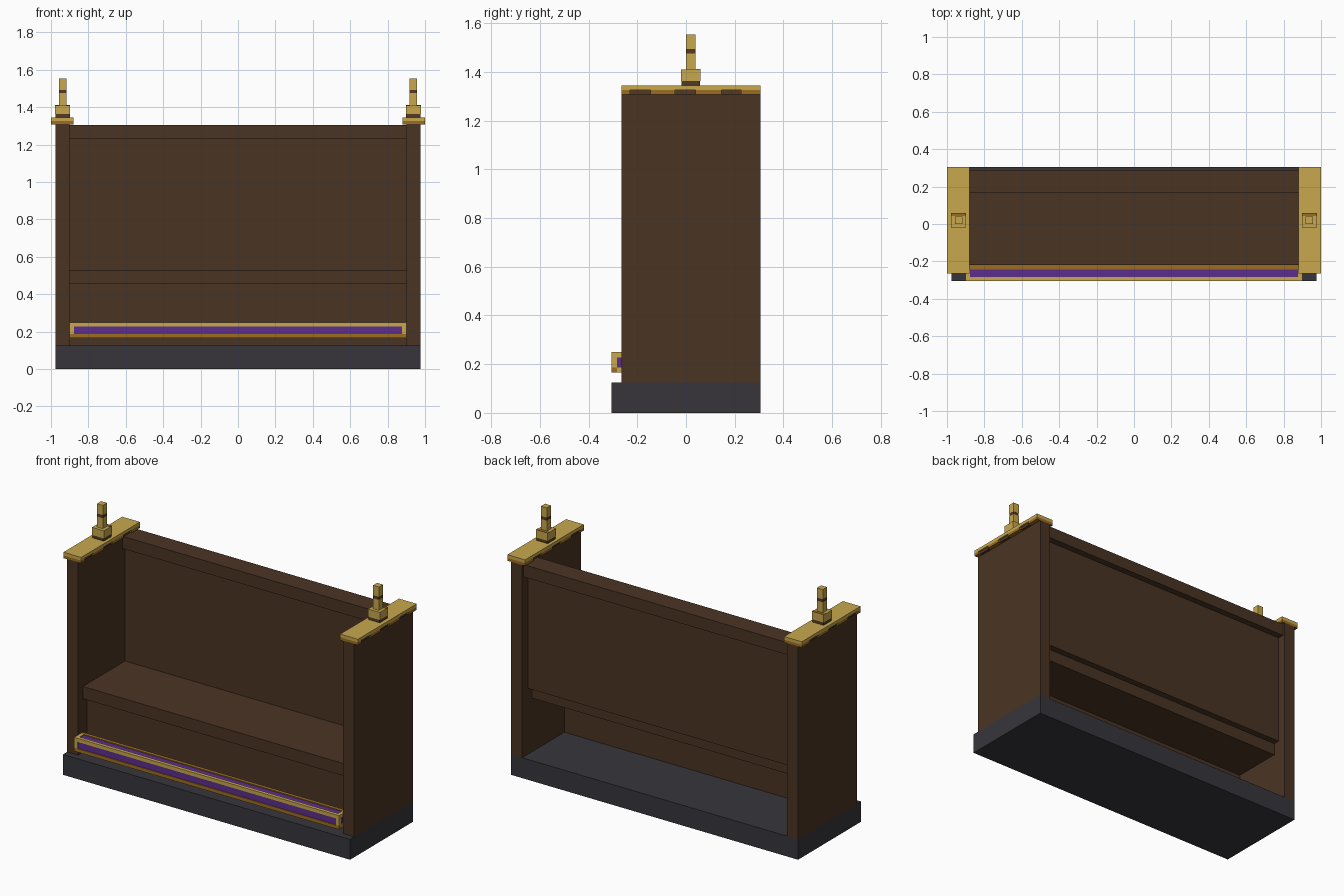
import bpy
import bmesh

if "Cube" in bpy.data.objects:
    bpy.data.objects.remove(bpy.data.objects["Cube"], do_unlink=True)


def material(name, hex_code):
    rgb = [int(hex_code[i:i + 2], 16) / 255 for i in (0, 2, 4)]
    lin = [c / 12.92 if c <= 0.04045 else ((c + 0.055) / 1.055) ** 2.4 for c in rgb]
    mat = bpy.data.materials.new(name)
    mat.use_nodes = True
    mat.diffuse_color = (*lin, 1)
    mat.node_tree.nodes["Principled BSDF"].inputs["Base Color"].default_value = (*lin, 1)
    return mat


WOOD = material("dark wood", "4a3423")
STONE = material("charcoal stone", "37353b")
GOLD = material("gold", "c8a84e")
DARK_GOLD = material("dark gold", "9c6c22")
BRONZE = material("dark bronze", "523a22")
PURPLE = material("purple cloth", "5c2d8e")


def box(name, x, y, z, mat):
    """Axis-aligned box from (low, high) ranges."""
    mesh = bpy.data.meshes.new(name)
    bm = bmesh.new()
    bmesh.ops.create_cube(bm, size=1)
    for v in bm.verts:
        for i, (low, high) in enumerate((x, y, z)):
            v.co[i] = high if v.co[i] > 0 else low
    bm.to_mesh(mesh)
    bm.free()
    mesh.materials.append(mat)
    obj = bpy.data.objects.new(name, mesh)
    bpy.context.collection.objects.link(obj)
    return obj


def pair(name, x, y, z, mat):
    """The same box on both sides."""
    box("left_" + name, x, y, z, mat)
    box("right_" + name, (-x[1], -x[0]), y, z, mat)


# Plinth and wooden bench
INNER = (-0.9, 0.9)
box("plinth", (-0.975, 0.975), (-0.305, 0.305), (0, 0.125), STONE)
pair("side_panel", (0.9, 0.975), (-0.265, 0.305), (0.125, 1.31), WOOD)
box("seat", INNER, (-0.22, 0.21), (0.455, 0.53), WOOD)
box("seat_front_panel", INNER, (-0.18, -0.105), (0.125, 0.455), WOOD)
box("backrest", INNER, (0.19, 0.25), (0.53, 1.23), WOOD)
box("top_rail", INNER, (0.165, 0.29), (1.23, 1.305), WOOD)

# Gilded caps with alternating trim below
pair("cap", (0.88, 1.0), (-0.265, 0.305), (1.325, 1.345), GOLD)
cuts = [-0.265, -0.23, -0.145, -0.045, 0.04, 0.145, 0.225, 0.305]
for i, span in enumerate(zip(cuts, cuts[1:])):
    gilded = i % 2 == 0
    edge = (0.88, 1.0) if gilded else (0.89, 0.99)
    pair(f"cap_trim_{i}", edge, span, (1.308, 1.325), DARK_GOLD if gilded else BRONZE)

# Finials: foot, block, and banded post
MID_X, MID_Y = 0.9375, 0.02
finial = [
    ("foot", 0.038, 1.345, 1.363, BRONZE),
    ("block", 0.04, 1.363, 1.41, GOLD),
    ("post", 0.02, 1.41, 1.475, GOLD),
    ("post_band", 0.0195, 1.475, 1.493, BRONZE),
    ("post_top", 0.02, 1.493, 1.553, GOLD),
]
for part, r, low, high, mat in finial:
    pair("finial_" + part, (MID_X - r, MID_X + r), (MID_Y - r, MID_Y + r), (low, high), mat)
pair("finial_block_edge", (0.8975, 0.9775), (0.042, 0.06), (1.408, 1.412), DARK_GOLD)

# Cloth-covered front bar held in a gilded frame
Y0, Y1, Z0, Z1, T = -0.305, -0.22, 0.165, 0.25, 0.022
box("cloth_bar", (-0.895, 0.895), (Y0 + 0.005, Y1 - 0.005), (Z0 + 0.005, Z1 - 0.005), PURPLE)
for row, y in (("front", (Y0, Y0 + T)), ("rear", (Y1 - T, Y1))):
    for level, z in (("lower", (Z0, Z0 + T)), ("upper", (Z1 - T, Z1))):
        bright = row == "front" and level == "upper"
        box(f"{row}_{level}_bar_edge", INNER, y, z, GOLD if bright else DARK_GOLD)
    pair(f"{row}_bar_end_post", (0.878, 0.9), y, (Z0 + T, Z1 - T), GOLD)
for level, z in (("lower", (Z0, Z0 + T)), ("upper", (Z1 - T, Z1))):
    pair(f"{level}_bar_end_rod", (0.878, 0.9), (Y0 + T, Y1 - T), z, GOLD)
